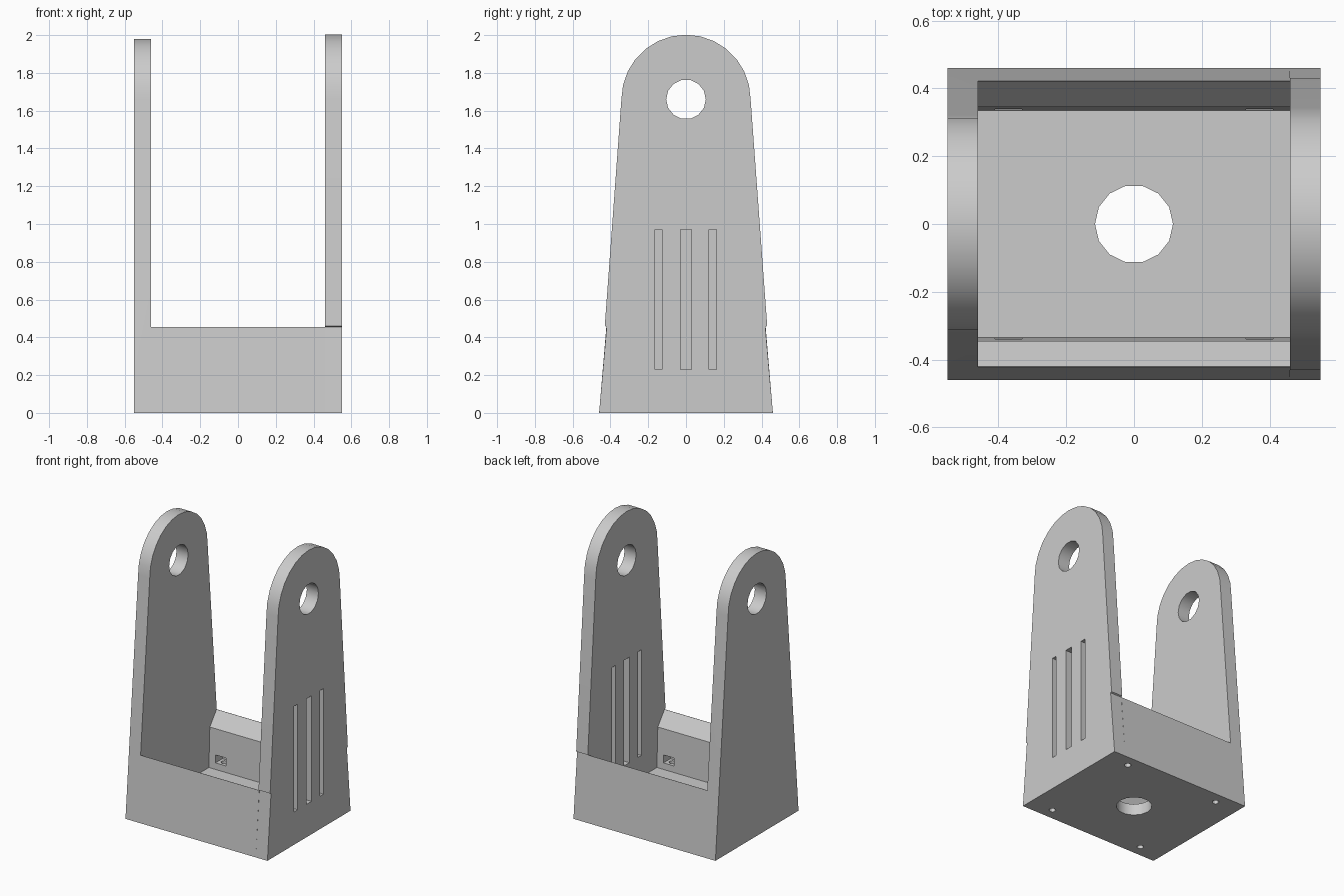
import bpy, bmesh, math
from mathutils import Matrix

cube = bpy.data.objects.get("Cube")
if cube:
    bpy.data.objects.remove(cube, do_unlink=True)

grey = bpy.data.materials.new("plain grey")
grey.use_nodes = True
grey.diffuse_color = (0.6, 0.6, 0.6, 1)
grey.node_tree.nodes["Principled BSDF"].inputs["Base Color"].default_value = (0.6, 0.6, 0.6, 1)

PIVOT_Z = 1.66      # height of the pivot hole
RIM_Z = 0.455       # top of the tray walls
INNER_X = 0.46      # inside face of the uprights
OUTER_X = 0.55


def finish(name, bm):
    bmesh.ops.recalc_face_normals(bm, faces=bm.faces)
    mesh = bpy.data.meshes.new(name)
    bm.to_mesh(mesh)
    bm.free()
    obj = bpy.data.objects.new(name, mesh)
    bpy.context.collection.objects.link(obj)
    mesh.materials.append(grey)
    return obj


def extrude_x(name, profile, x0, x1):
    """Extrude a (y, z) outline from x0 to x1."""
    bm = bmesh.new()
    face = bm.faces.new([bm.verts.new((x0, y, z)) for y, z in profile])
    out = bmesh.ops.extrude_face_region(bm, geom=[face])
    verts = [v for v in out["geom"] if isinstance(v, bmesh.types.BMVert)]
    bmesh.ops.translate(bm, verts=verts, vec=(x1 - x0, 0, 0))
    return finish(name, bm)


def box(name, x0, x1, y0, y1, z0, z1):
    return extrude_x(name, [(y0, z0), (y1, z0), (y1, z1), (y0, z1)], x0, x1)


def cylinder(name, radius, depth, sides, centre, along_x=False):
    bm = bmesh.new()
    bmesh.ops.create_cone(bm, cap_ends=True, segments=sides, radius1=radius,
                          radius2=radius, depth=depth)
    # put a corner of the polygon on the horizontal axis
    turn = max(bm.verts, key=lambda v: v.co.x).co
    bm.transform(Matrix.Rotation(-math.atan2(turn.y, turn.x), 4, "Z"))
    if along_x:
        bm.transform(Matrix.Rotation(math.pi / 2, 4, "Z") @ Matrix.Rotation(math.pi / 2, 4, "X"))
    bm.transform(Matrix.Translation(centre))
    return finish(name, bm)


def combine(target, tool, operation="DIFFERENCE"):
    tool.hide_render = True
    mod = target.modifiers.new("combine", "BOOLEAN")
    mod.operation = operation
    mod.solver = "EXACT"
    mod.object = tool
    bpy.ops.object.select_all(action="DESELECT")
    bpy.context.view_layer.objects.active = target
    target.select_set(True)
    bpy.ops.object.modifier_apply(modifier=mod.name)
    bpy.data.objects.remove(tool, do_unlink=True)


def arch(radius, steps=14):
    """Half-round top from +y over to -y."""
    return [(radius * math.cos(math.pi * i / steps),
             PIVOT_Z + radius * math.sin(math.pi * i / steps)) for i in range(steps + 1)]


# Tray and plain upright, cut from one tapered arch
bracket = extrude_x("bracket_body", [(-0.46, 0), (0.46, 0)] + arch(0.32), -OUTER_X, INNER_X)

# Hollow between the uprights, with bevelled rim
half = [(0.335, 0.08), (0.345, 0.36), (0.42, RIM_Z), (0.7, RIM_Z), (0.7, 2.2)]
hollow = half + [(-y, z) for y, z in reversed(half)]
combine(bracket, extrude_x("hollow_cutter", hollow, -INNER_X, 0.7))

# Slotted upright, slightly wider above the rim
lower = [(0.46, 0), (0.42, RIM_Z), (0.43, RIM_Z + 0.005)]
outline = [(-y, z) for y, z in reversed(lower)] + lower + arch(0.342)
combine(bracket, extrude_x("slotted_upright", outline, INNER_X, OUTER_X), "UNION")

# Pivot holes and cable hole in the floor
for side in (-1, 1):
    combine(bracket, cylinder("pivot_cutter", 0.105, 0.3, 14,
                              (side * 0.505, 0, PIVOT_Z), along_x=True))
combine(bracket, cylinder("floor_hole_cutter", 0.115, 0.4, 14, (0, 0, 0)))

# Vent slots through the +x upright
for y, width in ((-0.145, 0.038), (-0.001, 0.058), (0.142, 0.038)):
    combine(bracket, box("slot_cutter", 0.4, 0.6, y - width / 2, y + width / 2, 0.23, 0.97))

# Nut pockets in the tray walls, with screw holes from below
for sx in (-1, 1):
    for sy in (-1, 1):
        x = sx * 0.37
        ys = sorted((sy * 0.3, sy * 0.415))
        combine(bracket, box("pocket_cutter", x - 0.04, x + 0.04, ys[0], ys[1], 0.125, 0.18))
        combine(bracket, cylinder("screw_cutter", 0.022, 0.32, 12, (x, sy * 0.378, 0)))

bpy.ops.object.select_all(action="DESELECT")
bracket.select_set(True)
bpy.context.view_layer.objects.active = bracket
bpy.ops.object.shade_smooth_by_angle(angle=math.radians(30))
